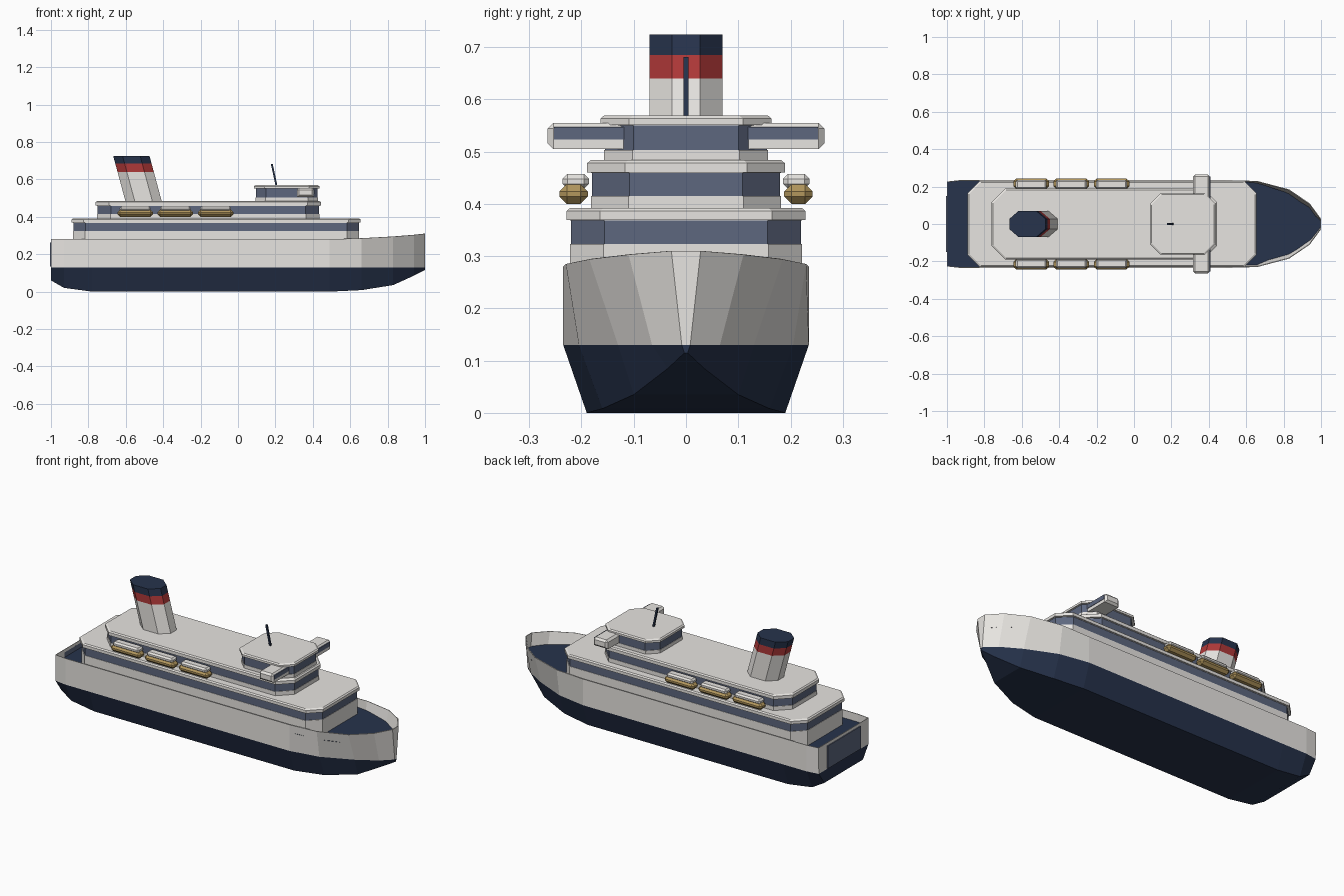
import bpy, bmesh
from mathutils import Matrix, Vector

cube = bpy.data.objects.get("Cube")
if cube:
    bpy.data.objects.remove(cube, do_unlink=True)


def material(name, r, g, b):
    m = bpy.data.materials.new(name)
    m.use_nodes = True
    m.diffuse_color = (r, g, b, 1)
    node = next(n for n in m.node_tree.nodes if n.type == "BSDF_PRINCIPLED")
    node.inputs["Base Color"].default_value = (r, g, b, 1)
    node.inputs["Roughness"].default_value = 0.7
    return m


WHITE = material("warm white", 0.80, 0.78, 0.75)
NAVY = material("navy", 0.02, 0.033, 0.072)
GLASS = material("window blue", 0.11, 0.135, 0.21)
RED = material("funnel red", 0.43, 0.04, 0.04)
GOLD = material("boat gold", 0.45, 0.31, 0.11)


def finish(name, bm, mats):
    bmesh.ops.recalc_face_normals(bm, faces=bm.faces)
    mesh = bpy.data.meshes.new(name)
    bm.to_mesh(mesh)
    bm.free()
    for m in mats:
        mesh.materials.append(m)
    ob = bpy.data.objects.new(name, mesh)
    bpy.context.collection.objects.link(ob)
    return ob


def box(name, center, size, mat, bevel=0, edges=None):
    bm = bmesh.new()
    bmesh.ops.create_cube(bm, size=1, matrix=Matrix.Translation(center) @ Matrix.Diagonal((*size, 1)))
    if bevel:
        chosen = [e for e in bm.edges if edges is None or edges(e)]
        bmesh.ops.bevel(bm, geom=chosen, offset=bevel, segments=1, affect="EDGES")
    return finish(name, bm, [mat])


def octagon(x0, x1, half, cx, cy):
    return [(x0, -half + cy), (x0 + cx, -half), (x1 - cx, -half), (x1, -half + cy),
            (x1, half - cy), (x1 - cx, half), (x0 + cx, half), (x0, half - cy)]


def stacked(name, rings, mats, bands):
    """Loft closed rings upward; bands gives a material index for each step."""
    bm = bmesh.new()
    loops = [[bm.verts.new(p) for p in ring] for ring in rings]
    for low, high, band in zip(loops, loops[1:], bands):
        n = len(low)
        for i in range(n):
            j = (i + 1) % n
            bm.faces.new((low[i], low[j], high[j], high[i])).material_index = band
    bm.faces.new(loops[0][::-1]).material_index = bands[0]
    bm.faces.new(loops[-1]).material_index = bands[-1]
    return finish(name, bm, mats)


# Hull stations: x, keel half width, keel z, waterline half width, rim half width, rim z
WATER, DECK = 0.13, 0.235
STATIONS = [
    (-1.0, 0.175, 0.06, 0.225, 0.227, 0.28),
    (-0.93, 0.185, 0.02, 0.235, 0.235, 0.28),
    (-0.78, 0.19, 0.0, 0.235, 0.235, 0.28),
    (0.49, 0.19, 0.0, 0.235, 0.235, 0.28),
    (0.66, 0.16, 0.008, 0.205, 0.23, 0.285),
    (0.83, 0.10, 0.035, 0.13, 0.185, 0.294),
    (0.94, 0.035, 0.085, 0.065, 0.11, 0.303),
    (1.0, 0.003, 0.115, 0.008, 0.028, 0.31),
]
bm = bmesh.new()
sections = []
for x, k, kz, w, t, tz in STATIONS:
    half = [(t, tz), (w, WATER), (k, kz)]
    pts = [(x, -y, z) for y, z in half] + [(x, y, z) for y, z in reversed(half)]
    sections.append([bm.verts.new(p) for p in pts])
for a, b in zip(sections, sections[1:]):
    for i in range(5):
        bm.faces.new((a[i], a[i + 1], b[i + 1], b[i])).material_index = int(0 < i < 4)
for end in (sections[0], sections[-1]):
    bm.faces.new((end[0], end[1], end[4], end[5])).material_index = 0
    bm.faces.new((end[1], end[2], end[3], end[4])).material_index = 1
hull = finish("hull", bm, [WHITE, NAVY])
# Make sure the shell faces outward before thickening it inward
if sum(p.normal.z * p.area for p in hull.data.polygons) > 0:
    hull.data.flip_normals()
shell = hull.modifiers.new("plating", "SOLIDIFY")
shell.thickness = 0.004
shell.offset = -1

# Main deck inside the bulwark
side = []
for x, k, kz, w, t, tz in STATIONS:
    f = (DECK - WATER) / (tz - WATER)
    side.append((x, w + (t - w) * f - 0.002))
side[0] = (side[0][0] + 0.002, side[0][1])
side[-1] = (side[-1][0] - 0.002, side[-1][1])
bm = bmesh.new()
pairs = [(bm.verts.new((x, -y, DECK)), bm.verts.new((x, y, DECK))) for x, y in side]
for (a, b), (c, d) in zip(pairs, pairs[1:]):
    bm.faces.new((a, c, d, b))
finish("main_deck", bm, [NAVY])

# Stern door
box("stern_door", (-1.001, 0, 0.198), (0.008, 0.30, 0.13), GLASS)


# Deckhouses: wall, window band, wall, overhanging roof with a chamfered edge
def deckhouse(name, x0, x1, half, chamfer, base, glass0, glass1, eave, top, lip):
    levels = [(base, 0), (glass0, 0), (glass0, -0.002), (glass1, -0.002), (glass1, 0), (eave, 0),
              (eave, lip), (top - 0.006, lip), (top, lip - 0.007)]
    rings = [[(x, y, z) for x, y in octagon(x0 - o, x1 + o, half + o, chamfer, chamfer)]
             for z, o in levels]
    return stacked(name, rings, [WHITE, GLASS], [0, 0, 1, 0, 0, 0, 0, 0])


deckhouse("lower_deckhouse", -0.882, 0.648, 0.222, 0.064, DECK, 0.323, 0.368, 0.369, 0.392, 0.007)
deckhouse("upper_deckhouse", -0.754, 0.436, 0.182, 0.072, 0.39, 0.415, 0.459, 0.46, 0.484, 0.007)
deckhouse("bridge", 0.093, 0.428, 0.157, 0.055, 0.48, 0.503, 0.55, 0.551, 0.569, 0.007)

# Bridge wings with forward windows
for s, word in ((1, "left"), (-1, "right")):
    box(word + "_bridge_wing", (0.361, s * 0.19, 0.53), (0.09, 0.15, 0.05), WHITE, 0.011,
        lambda e, s=s: all(v.co.y * s > 0.2 for v in e.verts) or all(v.co.z > 0.55 for v in e.verts))
    box(word + "_wing_window", (0.4055, s * 0.186, 0.535), (0.005, 0.134, 0.024), GLASS)

# Raked funnel with red and navy bands
rings = []
for z in (0.478, 0.64, 0.685, 0.724):
    lean = (z - 0.484) * -0.27
    rings.append([(x, y, z) for x, y in octagon(-0.602 + lean, -0.408 + lean, 0.07, 0.05, 0.043)])
stacked("funnel", rings, [WHITE, RED, NAVY], [0, 1, 2])

# Raked mast
rings = [[(x + dx, y, z) for dx, y in ((-0.005, -0.005), (0.005, -0.005), (0.005, 0.005), (-0.005, 0.005))]
         for x, z in ((0.206, 0.565), (0.181, 0.681))]
stacked("mast", rings, [NAVY], [0])

# Lifeboats with canopies
for s, word in ((1, "left"), (-1, "right")):
    for n, x in enumerate((-0.55, -0.335, -0.12), 1):
        box(f"{word}_lifeboat_{n}", (x, s * 0.215, 0.419), (0.19, 0.054, 0.038), GOLD, 0.014)
        box(f"{word}_lifeboat_canopy_{n}", (x, s * 0.211, 0.443), (0.165, 0.05, 0.028), WHITE, 0.009)
